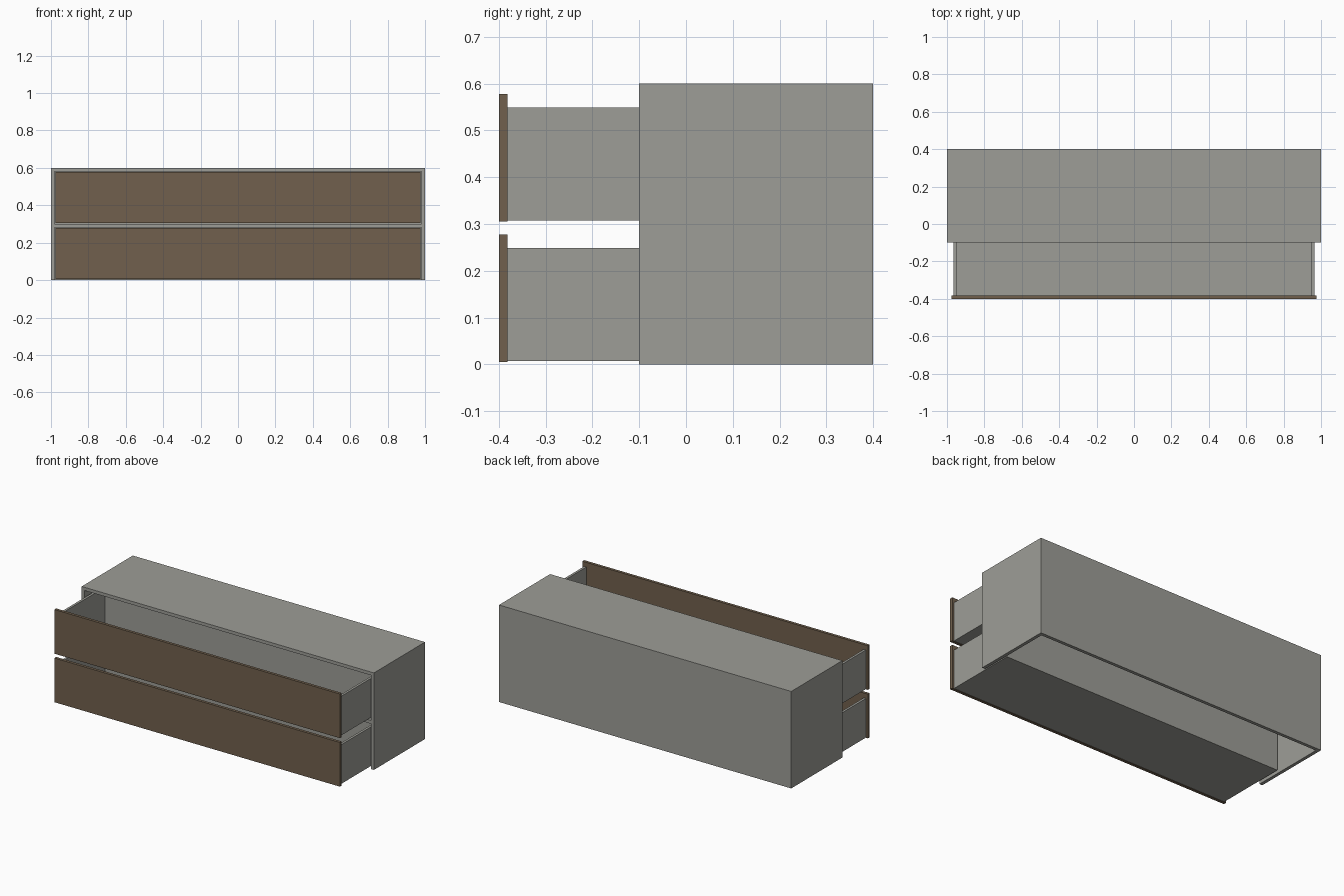
import bpy

if "Cube" in bpy.data.objects:
    bpy.data.objects.remove(bpy.data.objects["Cube"])


def material(name, rgb):
    m = bpy.data.materials.new(name)
    m.diffuse_color = (*rgb, 1)
    m.use_nodes = True
    m.node_tree.nodes["Principled BSDF"].inputs["Base Color"].default_value = m.diffuse_color
    return m


GREY = material("grey_board", (0.34, 0.34, 0.31))
BROWN = material("brown_wood", (0.165, 0.118, 0.075))


def box(name, mat, x, y, z):
    """Box part given as (min, max) ranges on each axis."""
    bpy.ops.mesh.primitive_cube_add(size=1)
    ob = bpy.context.object
    ob.name = ob.data.name = name
    for v in ob.data.vertices:
        v.co = [r[0] if c < 0 else r[1] for c, r in zip(v.co, (x, y, z))]
    ob.data.materials.append(mat)
    return ob


# Carcass: open front and open underside
T = 0.02
FRONT, BACK, TOP = -0.1, 0.4, 0.6
box("carcass_top", GREY, (-1, 1), (FRONT, BACK), (TOP - T, TOP))
box("carcass_back", GREY, (-1 + T, 1 - T), (BACK - T, BACK), (0, TOP - T))
box("carcass_shelf", GREY, (-1 + T, 1 - T), (FRONT, BACK - T), (0.28, 0.30))
for side, x in (("left", (-1, -1 + T)), ("right", (1 - T, 1))):
    box(f"carcass_side_{side}", GREY, x, (FRONT, BACK), (0, TOP - T))

# Two pulled-out drawers
W, D = 0.965, 0.015          # half width and board thickness of the drawer box
Y0, Y1 = -0.382, 0.07        # drawer box depth range
for label, z in (("lower", 0.0), ("upper", 0.3)):
    lo, hi = z + 0.007, z + 0.249
    box(f"{label}_drawer_front", BROWN, (-0.977, 0.977), (-0.4, Y0), (z + 0.005, z + 0.278))
    box(f"{label}_drawer_bottom", GREY, (-W + D, W - D), (Y0, Y1 - D), (lo, lo + D))
    box(f"{label}_drawer_back", GREY, (-W + D, W - D), (Y1 - D, Y1), (lo, hi))
    for side, x in (("left", (-W, -W + D)), ("right", (W - D, W))):
        box(f"{label}_drawer_side_{side}", GREY, x, (Y0, Y1), (lo, hi))
